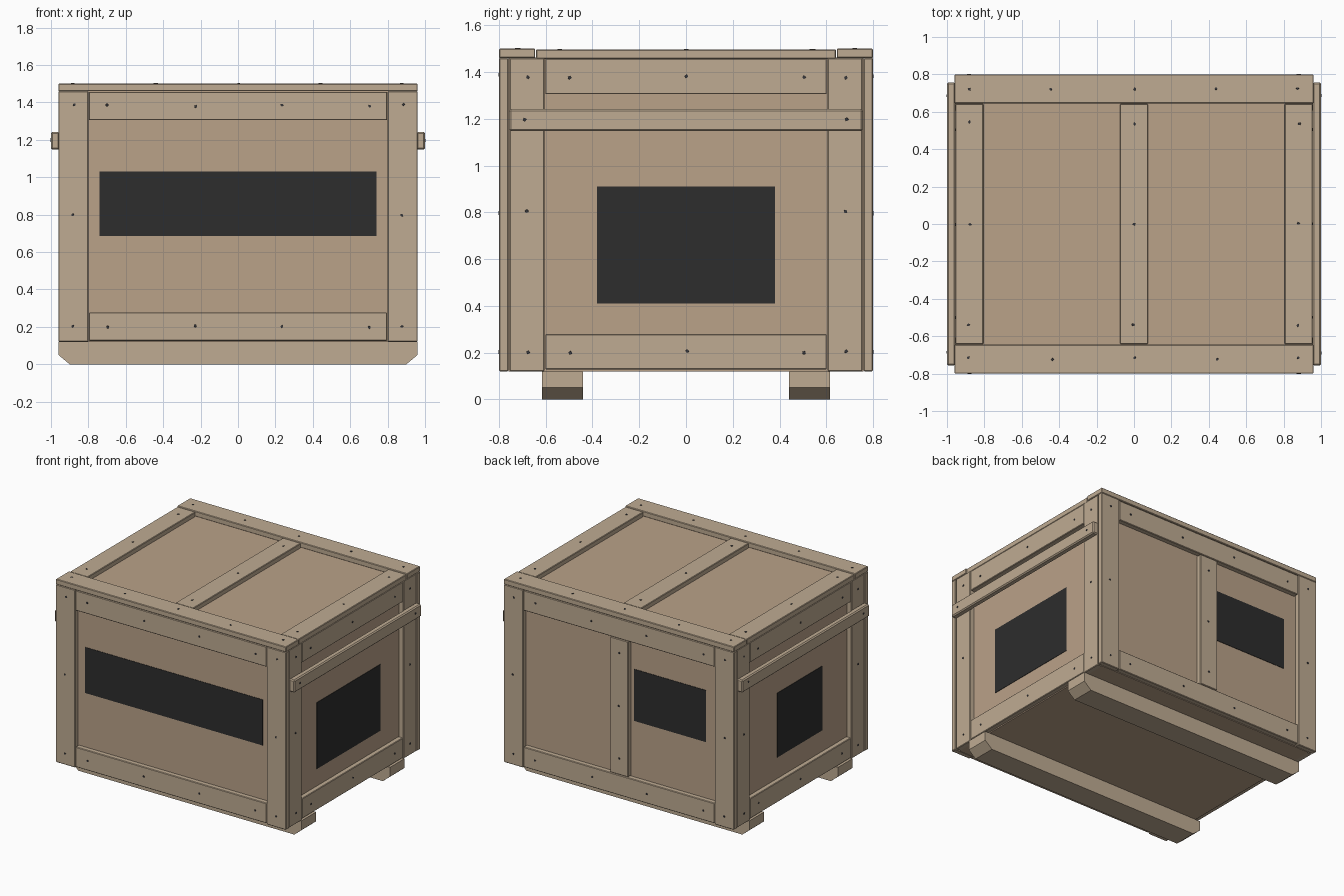
import bpy, bmesh, math, random
from mathutils import Matrix, Vector

if "Cube" in bpy.data.objects:
    bpy.data.objects.remove(bpy.data.objects["Cube"])

random.seed(4)


def material(name, rgb):
    m = bpy.data.materials.new(name)
    m.diffuse_color = (*rgb, 1)
    m.use_nodes = True
    m.node_tree.nodes["Principled BSDF"].inputs["Base Color"].default_value = m.diffuse_color
    return m


TIMBER = material("timber", (0.52, 0.41, 0.29))
PLY = material("plywood", (0.49, 0.36, 0.25))
BLACK = material("black_paint", (0.026, 0.026, 0.026))
STEEL = material("dark_steel", (0.04, 0.04, 0.045))


def finish(bm, name, mat):
    me = bpy.data.meshes.new(name)
    bm.to_mesh(me)
    bm.free()
    me.materials.append(mat)
    ob = bpy.data.objects.new(name, me)
    bpy.context.collection.objects.link(ob)
    return ob


def box(name, x, y, z, mat=TIMBER, bevel=0.004):
    """Box from (min, max) ranges, in any order, with a small edge chamfer."""
    bm = bmesh.new()
    bmesh.ops.create_cube(bm, size=1)
    for v in bm.verts:
        for i, r in enumerate((x, y, z)):
            v.co[i] = sum(r) / 2 + v.co[i] * abs(r[1] - r[0])
    if bevel:
        bmesh.ops.bevel(bm, geom=bm.edges[:], offset=bevel, segments=1,
                        affect='EDGES', profile=0.5)
    return finish(bm, name, mat)


nails = []  # (position, outward normal)


def nail(x, y, z, normal):
    n = Vector(normal)
    jitter = Vector([random.uniform(-0.006, 0.006) * (1 - abs(c)) for c in n])
    nails.append((Vector((x, y, z)) + jitter, n))


# plywood body
box("plywood_body", (-0.92, 0.92), (-0.76, 0.76), (0.12, 1.46), PLY, 0)

# front and back frames
for s, side in ((-1, "front"), (1, "back")):
    for t, hand in ((-1, "left"), (1, "right")):
        box(f"{side}_{hand}_post", (t * 0.80, t * 0.96), (s * 0.76, s * 0.80), (0.12, 1.46))
        for z in (0.205, 0.8, 1.385):
            nail(t * 0.88, s * 0.80, z, (0, s, 0))
    for level, z0, z1 in (("lower", 0.125, 0.277), ("upper", 1.305, 1.457)):
        box(f"{side}_{level}_rail", (-0.797, 0.797), (s * 0.755, s * 0.797), (z0, z1))
        for x in (-0.70, -0.23, 0.23, 0.70):
            nail(x, s * 0.797, (z0 + z1) / 2, (0, s, 0))

# middle batten on the back
box("back_middle_batten", (-0.075, 0.075), (0.755, 0.797), (0.28, 1.302))
for z in (0.4, 0.8, 1.2):
    nail(0, 0.797, z, (0, 1, 0))

# end frames with carrying battens
for s, side in ((-1, "left"), (1, "right")):
    for t, hand in ((-1, "front"), (1, "back")):
        box(f"{side}_end_{hand}_post", (s * 0.915, s * 0.957), (t * 0.605, t * 0.755), (0.12, 1.46))
        for z in (0.2, 0.8, 1.375):
            nail(s * 0.957, t * 0.68, z, (s, 0, 0))
        nail(s * 1.0, t * 0.685, 1.2, (s, 0, 0))
    for level, z0, z1 in (("lower", 0.128, 0.28), ("upper", 1.305, 1.457)):
        box(f"{side}_end_{level}_rail", (s * 0.915, s * 0.955), (-0.602, 0.602), (z0, z1))
        for y in (-0.5, 0, 0.5):
            nail(s * 0.955, y, (z0 + z1) / 2, (s, 0, 0))
    box(f"{side}_carrying_batten", (s * 0.955, s * 1.0), (-0.757, 0.757), (1.147, 1.242), bevel=0.008)

# lid boards and cross battens
for s, side in ((-1, "front"), (1, "back")):
    box(f"lid_{side}_board", (-0.96, 0.96), (s * 0.645, s * 0.80), (1.46, 1.50))
    for x in (-0.88, -0.44, 0, 0.44, 0.88):
        nail(x, s * 0.72, 1.50, (0, 0, 1))
for name, x in (("left", -0.88), ("middle", 0), ("right", 0.88)):
    box(f"lid_{name}_batten", (x - 0.075, x + 0.075), (-0.642, 0.642), (1.455, 1.496))
    for y in (-0.54, 0, 0.54):
        nail(x, y, 1.496, (0, 0, 1))
# lid panel edges that reach over the ends
box("lid_panel", (-0.95, 0.95), (-0.76, 0.76), (1.455, 1.462), PLY, 0)

# skids with chamfered ends
PROFILE = [(-0.96, 0.12), (-0.96, 0.05), (-0.90, 0), (0.90, 0), (0.96, 0.05), (0.96, 0.12)]
for s, side in ((-1, "front"), (1, "back")):
    bm = bmesh.new()
    face = bm.faces.new([bm.verts.new((x, s * 0.5275 - 0.0875, z)) for x, z in PROFILE])
    ext = bmesh.ops.extrude_face_region(bm, geom=[face])
    bmesh.ops.translate(bm, vec=(0, 0.175, 0),
                        verts=[g for g in ext["geom"] if isinstance(g, bmesh.types.BMVert)])
    bmesh.ops.recalc_face_normals(bm, faces=bm.faces[:])
    finish(bm, f"{side}_skid", TIMBER)

# black painted patches
box("front_patch", (-0.74, 0.74), (-0.763, -0.755), (0.685, 1.03), BLACK, 0)
box("back_patch", (-0.70, -0.10), (0.755, 0.763), (0.70, 1.09), BLACK, 0)
box("right_patch", (0.915, 0.923), (-0.38, 0.38), (0.41, 0.91), BLACK, 0)
box("left_patch", (-0.923, -0.915), (-0.31, 0.23), (0.44, 0.925), BLACK, 0)

# nail heads
bm = bmesh.new()
for pos, n in nails:
    rot = Vector((0, 0, 1)).rotation_difference(n).to_matrix().to_4x4()
    bmesh.ops.create_cone(bm, cap_ends=True, segments=8, radius1=0.008, radius2=0.007,
                          depth=0.006, matrix=Matrix.Translation(pos) @ rot)
finish(bm, "nail_heads", STEEL)
